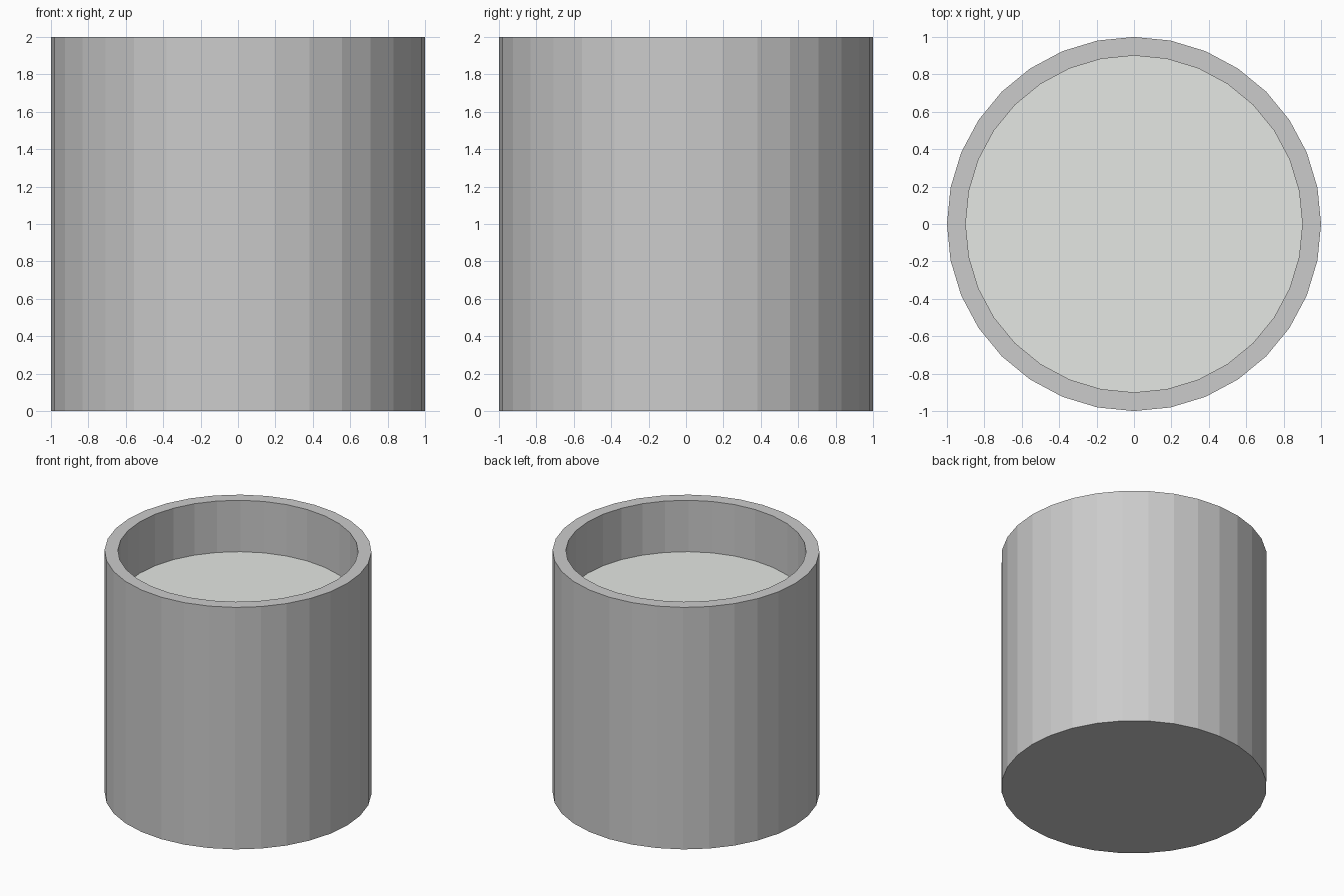
import bpy, bmesh
from math import cos, sin, tau

if "Cube" in bpy.data.objects:
    bpy.data.objects.remove(bpy.data.objects["Cube"])

SIDES = 32


def lathe(name, profile):
    """Spin (radius, z) points into a closed flat-faced body, capping both ends."""
    bm = bmesh.new()
    rings = [[bm.verts.new((r * cos(tau * i / SIDES), r * sin(tau * i / SIDES), z))
              for i in range(SIDES)] for r, z in profile]
    for a, b in zip(rings, rings[1:]):
        for i in range(SIDES):
            j = (i + 1) % SIDES
            bm.faces.new((a[i], a[j], b[j], b[i]))
    bm.faces.new(rings[0][::-1])
    bm.faces.new(rings[-1])
    bmesh.ops.recalc_face_normals(bm, faces=bm.faces)
    mesh = bpy.data.meshes.new(name)
    bm.to_mesh(mesh)
    bm.free()
    obj = bpy.data.objects.new(name, mesh)
    bpy.context.collection.objects.link(obj)
    return obj


# Cup: outer wall, flat rim, inner wall and floor
lathe("cup", [(1, 0), (1, 2), (0.9, 2), (0.9, 0.1)])

# Liquid filling the cup to below the rim
liquid = lathe("liquid", [(0.9, 0.1), (0.9, 1.575)])
pale = bpy.data.materials.new("pale_liquid")
pale.diffuse_color = (0.78, 0.8, 0.77, 1)
pale.use_nodes = True
pale.node_tree.nodes["Principled BSDF"].inputs["Base Color"].default_value = pale.diffuse_color
liquid.data.materials.append(pale)
